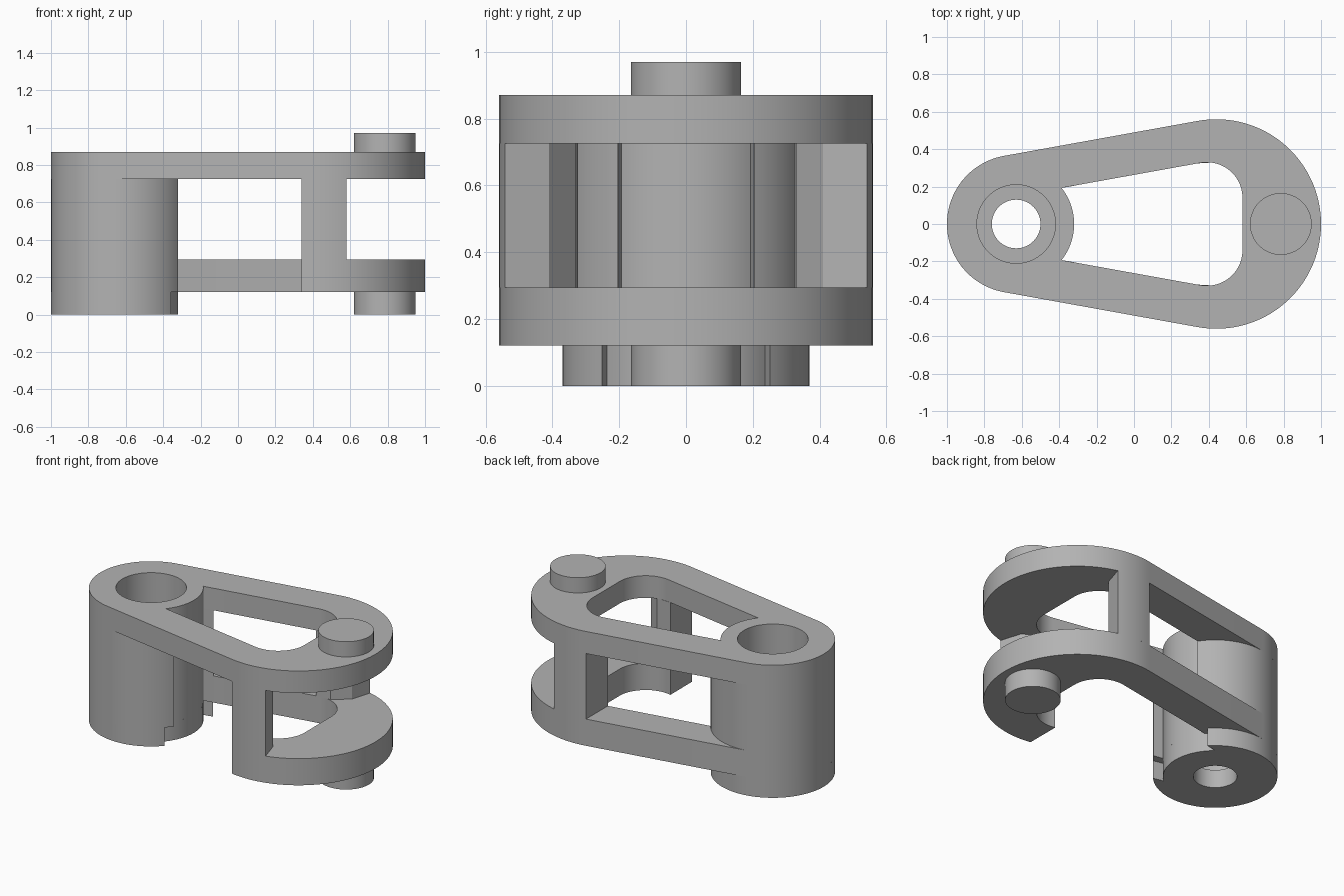
import bpy, bmesh, math

if "Cube" in bpy.data.objects:
    bpy.data.objects.remove(bpy.data.objects["Cube"])

grey = bpy.data.materials.new("plain_grey")
grey.diffuse_color = (0.45, 0.45, 0.45, 1)
grey.use_nodes = True
grey.node_tree.nodes["Principled BSDF"].inputs["Base Color"].default_value = grey.diffuse_color

BORE, HUB, PIN = -0.63, 0.44, 0.785      # x of bore, wide end and pins
T = math.degrees(math.asin(0.19 / 1.07))  # slope of the tapered sides


def arc(cx, cy, r, a0, a1, n=40):
    out = []
    for i in range(n + 1):
        a = math.radians(a0 + (a1 - a0) * i / n)
        out.append((cx + r * math.cos(a), cy + r * math.sin(a)))
    return out


def circle(cx, r, n=64):
    return arc(cx, 0, r, 0, 360, n)[:-1]


def slab(name, loops, z0, z1):
    """Extrude closed outlines; loops after the first are holes."""
    cu = bpy.data.curves.new(name + "_profile", 'CURVE')
    cu.dimensions = '2D'
    cu.fill_mode = 'BOTH'
    cu.extrude = (z1 - z0) / 2
    for loop in loops:
        sp = cu.splines.new('POLY')
        sp.points.add(len(loop) - 1)
        for p, (x, y) in zip(sp.points, loop):
            p.co = (x, y, 0, 1)
        sp.use_cyclic_u = True
    tmp = bpy.data.objects.new(name + "_tmp", cu)
    bpy.context.collection.objects.link(tmp)
    dg = bpy.context.evaluated_depsgraph_get()
    me = bpy.data.meshes.new_from_object(tmp.evaluated_get(dg))
    bpy.data.objects.remove(tmp)
    bm = bmesh.new()
    bm.from_mesh(me)
    bmesh.ops.remove_doubles(bm, verts=bm.verts, dist=1e-5)
    bmesh.ops.recalc_face_normals(bm, faces=bm.faces)
    bmesh.ops.translate(bm, verts=bm.verts, vec=(0, 0, (z0 + z1) / 2))
    bm.to_mesh(me)
    bm.free()
    me.name = name
    me.materials.clear()
    me.materials.append(grey)
    for p in me.polygons:
        p.material_index = 0
    ob = bpy.data.objects.new(name, me)
    bpy.context.collection.objects.link(ob)
    bpy.ops.object.select_all(action='DESELECT')
    ob.select_set(True)
    bpy.context.view_layer.objects.active = ob
    bpy.ops.object.shade_smooth_by_angle(angle=math.radians(30))
    return ob


# Shared outline pieces
wide_end = arc(HUB, 0, 0.56, -90 - T, 90 + T, 72)
narrow_end = arc(BORE, 0, 0.37, 90 + T, 270 - T, 56)
window_end = arc(0.39, 0.14, 0.19, 90 + T, 0, 20) + arc(0.39, -0.14, 0.19, 0, -90 - T, 20)
window = arc(BORE, 0, 0.31, -38.5, 38.5, 24) + window_end

# Upper plate with window and bore
slab("upper_plate", [wide_end + narrow_end, window, circle(BORE, 0.21)], 0.725, 0.87)

# Lower plate, open on the front side
hook = wide_end + [narrow_end[0], (-0.49, 0.242), (-0.387, 0.193)] + window_end + [(0.34, -0.324)]
slab("lower_plate", [hook], 0.12, 0.295)


# Barrel with wide bore above a narrow one
def barrel(outer, inner):
    return arc(BORE, 0, 0.37, outer, 360 - outer, 72) + arc(BORE, 0, 0.31, -inner, inner, 24)


slab("barrel", [barrel(33.5, 38.5), circle(BORE, 0.21)], 0.12, 0.725)
slab("barrel_foot", [barrel(42.8, 49.8), circle(BORE, 0.13)], 0, 0.12)

# Posts joining the plates
post = arc(HUB, 0, 0.56, 90 + T, 75.5, 10) + [(0.54, 0.41), (0.44, 0.33), (0.34, 0.324)]
for name, s in (("back_post", 1), ("front_post", -1)):
    slab(name, [[(x, s * y) for x, y in post]], 0.295, 0.725)

# Hinge pins
slab("upper_pin", [circle(PIN, 0.165)], 0.87, 0.97)
slab("lower_pin", [circle(PIN, 0.165)], 0, 0.12)
